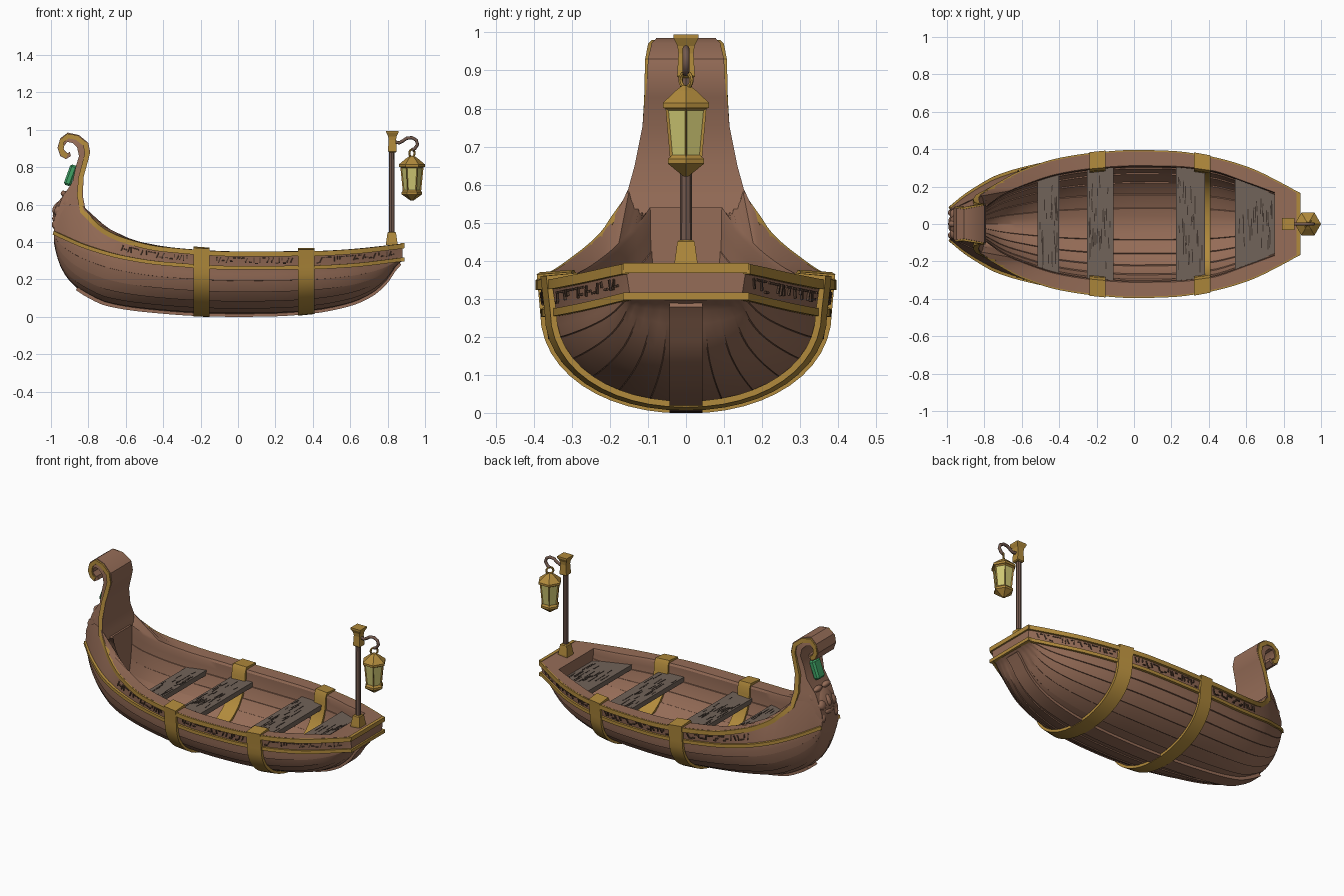
import bpy, bmesh, math, random
from mathutils import Vector as V, Matrix

if "Cube" in bpy.data.objects:
    bpy.data.objects.remove(bpy.data.objects["Cube"])
random.seed(4)

def mat(name, *c):
    m = bpy.data.materials.new(name)
    m.diffuse_color = (*c, 1)
    m.use_nodes = True
    m.node_tree.nodes["Principled BSDF"].inputs["Base Color"].default_value = m.diffuse_color
    return m
WOOD = mat("brown_wood", .30, .15, .095)
CARVE = mat("dark_wood", .10, .055, .035)
SEAT = mat("grey_wood", .165, .125, .10)
CRACK = mat("crack_brown", .05, .036, .028)
GOLD = mat("gold", .44, .255, .045)
POST = mat("post_wood", .17, .10, .075)
GREEN = mat("green_gem", .05, .36, .13)
GLASS = mat("lamp_glass", .62, .57, .17)

def finish(bm, name, mats, angle=30):
    bmesh.ops.recalc_face_normals(bm, faces=bm.faces)
    me = bpy.data.meshes.new(name)
    bm.to_mesh(me); bm.free()
    for m in mats: me.materials.append(m)
    ob = bpy.data.objects.new(name, me)
    bpy.context.collection.objects.link(ob)
    if angle:
        bpy.ops.object.select_all(action='DESELECT')
        ob.select_set(True); bpy.context.view_layer.objects.active = ob
        bpy.ops.object.shade_smooth_by_angle(angle=math.radians(angle))
    return ob

def skin(bm, rings, closed=True, loop=False, cap=True):
    vs = [[bm.verts.new(p) for p in r] for r in rings]
    n = len(vs[0]); out = []
    for a, b in zip(vs, vs[1:] + vs[:1] if loop else vs[1:]):
        for j in range(n if closed else n - 1):
            k = (j + 1) % n
            out.append(bm.faces.new((a[j], a[k], b[k], b[j])))
    if cap and not loop:
        bm.faces.new(vs[0]); bm.faces.new(vs[-1])
    return vs, out

def sweep(bm, pts, nrms, w, t, sink=.01):
    rings = []
    for i, (p, n) in enumerate(zip(pts, nrms)):
        tan = pts[min(i + 1, len(pts) - 1)] - pts[max(i - 1, 0)]
        b = tan.cross(n).normalized() * w / 2
        rings.append([p - b - n * sink, p - b + n * t, p + b + n * t, p + b - n * sink])
    skin(bm, rings)

def lathe(bm, cx, prof, n, rot=0):
    return skin(bm, [[V((cx + r * math.cos(rot + 2 * math.pi * k / n),
                         r * math.sin(rot + 2 * math.pi * k / n), z)) for k in range(n)] for z, r in prof])

def curve(*k):
    # monotone smooth interpolation through (x, value) keys
    d = [(b[1] - a[1]) / (b[0] - a[0]) for a, b in zip(k, k[1:])]
    m = [d[0]] + [2 * a * b / (a + b) if a * b > 0 else 0 for a, b in zip(d, d[1:])] + [d[-1]]
    def f(x):
        i = 0
        while i < len(k) - 2 and x > k[i + 1][0]: i += 1
        h = k[i + 1][0] - k[i][0]; s = min(1, max(0, (x - k[i][0]) / h))
        return ((1 + 2 * s) * (1 - s) ** 2 * k[i][1] + s * (1 - s) ** 2 * h * m[i]
                + s * s * (3 - 2 * s) * k[i + 1][1] + s * s * (s - 1) * h * m[i + 1])
    return f

# hull lines: rim beam, beam at lower strip, inner beam, rim height, strip height, keel height
BR = curve((-.985, .075), (-.9, .115), (-.83, .15), (-.74, .205), (-.6, .28), (-.4, .345), (-.2, .375),
           (0, .388), (.2, .383), (.4, .355), (.6, .3), (.8, .205), (.88, .16))
BS = curve((-.985, .085), (-.9, .155), (-.83, .2), (-.74, .25), (-.6, .295), (-.4, .337), (-.2, .364),
           (0, .374), (.2, .369), (.4, .342), (.6, .287), (.8, .192), (.88, .15))
BI = curve((-.79, .095), (-.7, .16), (-.6, .205), (-.4, .27), (-.2, .3), (0, .312), (.2, .31), (.4, .29), (.6, .225), (.75, .17))
ZS = curve((-.985, .49), (-.9, .6), (-.83, .6), (-.79, .54), (-.72, .475), (-.6, .42), (-.4, .375), (0, .35), (.4, .352), (.6, .362), (.88, .392))
ZL = curve((-.985, .45), (-.8, .37), (-.6, .315), (-.4, .285), (0, .262), (.4, .265), (.6, .275), (.88, .307))
ZK = curve((-.985, .4), (-.97, .33), (-.94, .25), (-.88, .17), (-.8, .115), (-.7, .07), (-.5, .038), (-.2, .016),
           (0, .012), (.2, .015), (.4, .03), (.6, .07), (.72, .125), (.8, .2), (.845, .27), (.88, .3))

def section(x, inner=False, planks=True):
    b, zt, zk = (BI(x), ZS(x) - .01, ZK(x) + .04) if inner else (BS(x), ZL(x), ZK(x))
    h = [(BI(x) if inner else BR(x), ZS(x))]
    for p in range(6):
        for s in ((.03, .5, 1) if planks else (0, .5)):
            t = (p + s) / 6 * math.pi / 2
            q = 1 - .022 * (1 - s) * planks
            h.append((b * q * max(0, math.cos(t)) ** .95, zt - (zt - zk) * q * math.sin(t) ** .95))
    h[-1] = h[-1] if not planks else (0, zk)
    if not planks: h.append((0, zk))
    return h + [(-y, z) for y, z in h[-2::-1]]

# hull: outer skin, inner skin, broad rim
N = 44
fr = [.5 - .5 * math.cos(math.pi * i / N) for i in range(N + 1)]
bm = bmesh.new()
rings = lambda a, b, inn: [[V((x, y, z)) for y, z in section(x, inn)] for x in (a + (b - a) * f for f in fr)]
vo, _ = skin(bm, rings(-.985, .88, False), closed=False)
vi, _ = skin(bm, rings(-.79, .75, True), closed=False)
for i in range(N):
    for e in (0, -1):
        bm.faces.new((vo[i][e], vo[i + 1][e], vi[i + 1][e], vi[i][e]))
for e in (0, -1):
    bm.faces.new((vo[e][0], vo[e][-1], vi[e][-1], vi[e][0]))
finish(bm, "hull", [WOOD], 25)

# keel and stern post
bm = bmesh.new()
xs = [-.86 + 1.725 * i / 50 for i in range(51)]
pts = [V((x, 0, ZK(x))) for x in xs]
nr = []
for x in xs:
    s = (ZK(x + .008) - ZK(x - .008)) / .016
    nr.append(V((s, 0, -1)).normalized())
sweep(bm, pts, nr, .088, .012, .03)
finish(bm, "keel_post", [WOOD])

# curled prow: (back x, z, front x, z, back half width, front half width)
P = [(-.80, .50, -.985, .44, .165, .075), (-.815, .57, -.985, .52, .157, .078), (-.83, .65, -.94, .64, .135, .078),
     (-.825, .75, -.885, .72, .115, .085), (-.803, .83, -.868, .80, .106, .09), (-.79, .88, -.85, .86, .102, .098),
     (-.80, .93, -.86, .905, .1, .098), (-.85, .972, -.885, .93, .09, .095), (-.91, .985, -.912, .935, .078, .09),
     (-.95, .955, -.928, .918, .085, .085), (-.965, .905, -.932, .897, .085, .085), (-.95, .86, -.92, .883, .085, .085),
     (-.92, .843, -.91, .875, .085, .085), (-.893, .86, -.9, .882, .085, .085)]
bm = bmesh.new()
skin(bm, [[V((a, w, b)), V((a, -w, b)), V((c, -v, d)), V((c, v, d))] for a, b, c, d, w, v in P])
finish(bm, "curled_prow", [WOOD], 35)

# gold trim: upper strip runs onto the prow edge, lower strip follows the planks
bm = bmesh.new()
for s in (1, -1):
    for B, Z, dz, w, x1 in ((BR, ZS, -.014, .026, -.77), (BS, ZL, 0, .02, -.985)):
        pts, nr = [], []
        for i in range(61):
            x = .885 + (x1 - .885) * i / 60
            pts.append(V((x, s * B(x), Z(x) + dz)))
            nr.append(V(((B(x - .01) - B(x + .01)) / .02, s, 0)).normalized())
        if B is BR:
            for a, b, c, d, w2, v2 in P[1:13]:
                f = .018 / math.hypot(a - c, b - d)
                pts.append(V((a + (c - a) * f, s * (w2 + (v2 - w2) * f), b + (d - b) * f)))
                nr.append(V((0, s, 0)))
        sweep(bm, pts, nr, w, .008)
for z, w in ((.381, .026), (.307, .02)):
    sweep(bm, [V((.88, y, z)) for y in (-.165, .165)], [V((1, 0, 0))] * 2, w, .01)
finish(bm, "gold_trim", [GOLD])

# carved relief marks in the band between the strips (abstract notches)
bm = bmesh.new()
def on_band(x, f, s):
    return V((x, s * (BS(x) + (BR(x) - BS(x)) * f), ZL(x) + (ZS(x) - ZL(x)) * f))
for s in (1, -1):
    x = -.62
    while x < .84:
        if abs(x + .195) > .06 and abs(x - .365) > .06:
            f = random.uniform(.25, .45)
            a, b = random.choice([((0, f), (0, .62)), ((-.006, .3), (.006, .6)), ((-.008, f), (.008, f)), ((-.008, .58), (.008, .58))])
            n = V(((BR(x - .01) - BR(x + .01)) / .02, s, -.15)).normalized()
            sweep(bm, [on_band(x + a[0], a[1], s), on_band(x + b[0], b[1], s)], [n, n], .006, .003, .003)
        x += random.uniform(.012, .024)
finish(bm, "carved_band", [CARVE], 0)

# gold belts wrapping hull, rim and inside ribs
for nm, cx in (("fore_belt", -.195), ("aft_belt", .365)):
    bm = bmesh.new(); sides = []
    for x in (cx - .043, cx + .043):
        path = section(x, False, False) + section(x, True, False)[::-1]
        n = len(path); off = []
        for i, (y, z) in enumerate(path):
            t = V(path[(i + 1) % n]) - V(path[i - 1])
            t.normalize()
            off.append(V((x, y - t.y * .016, max(0, z + t.x * .016))))
        sides.append(([V((x, y, z)) for y, z in path], off))
    (a, ao), (b, bo) = sides
    skin(bm, [list(r) for r in zip(a, ao, bo, b)], loop=True)
    finish(bm, nm, [GOLD])

# seats with fine cracks
for i, (x0, x1, z) in enumerate(((-.515, -.4, .3), (-.25, -.11, .29), (.225, .38, .29), (.54, .752, .305))):
    bm = bmesh.new()
    skin(bm, [[V((x, y * BI(x), zz)) for y, zz in ((1, z), (-1, z), (-1, z - .03), (1, z - .03))] for x in (x0, x1)])
    finish(bm, "seat_%d" % (i + 1), [SEAT], 0)
    bm = bmesh.new()
    for _ in range(26):
        x = random.uniform(x0 + .01, x1 - .01); m = BI(x1) - .07
        y = random.uniform(-m, m); l = random.uniform(.015, .05)
        sweep(bm, [V((x, y - l, z)), V((x + random.uniform(-.004, .004), y + l, z))], [V((0, 0, 1))] * 2, .005, .0015, .002)
    finish(bm, "seat_cracks_%d" % (i + 1), [CRACK], 0)

# carved mask at the bow: brow, cheeks, nose, chin
bm = bmesh.new()
def ball(x, y, z, sx, sy, sz, tilt=35):
    M = Matrix.Translation((x, y, z)) @ Matrix.Rotation(math.radians(tilt), 4, 'Y') @ Matrix.Diagonal((sx, sy, sz, 1))
    bmesh.ops.create_icosphere(bm, subdivisions=2, radius=1, matrix=M)
ball(-.925, 0, .60, .04, .085, .10)
ball(-.965, 0, .585, .022, .02, .04)
ball(-.972, 0, .525, .022, .05, .022)
for s in (1, -1):
    ball(-.925, s * .04, .655, .025, .04, .018)
    ball(-.958, s * .05, .57, .024, .034, .034)
    ball(-.90, s * .075, .62, .03, .025, .06)
    ball(-.965, s * .06, .505, .025, .022, .04)
finish(bm, "carved_mask", [WOOD], 30)

# green gem on the neck
bm = bmesh.new()
bmesh.ops.create_cube(bm, size=1, matrix=Matrix.Translation((-.895, 0, .757)) @ Matrix.Rotation(math.radians(20), 4, 'Y')
                      @ Matrix.Diagonal((.04, .07, .115, 1)))
bmesh.ops.bevel(bm, geom=bm.edges[:], offset=.01, segments=1, affect='EDGES')
finish(bm, "gem", [GREEN], 0)

# lantern post, base and cap
q = math.pi / 4
bm = bmesh.new(); lathe(bm, .822, [(.39, .016), (.93, .015)], 8)
finish(bm, "lantern_post", [POST])
bm = bmesh.new(); lathe(bm, .822, [(.383, .043), (.395, .043), (.45, .032), (.455, .024)], 4, q)
lathe(bm, .825, [(.88, .026), (.885, .033), (.945, .028), (.965, .032), (.985, .046), (.995, .046)], 4, q)
finish(bm, "post_fittings", [GOLD], 0)

# hook and ring
H = [(.84, .935), (.862, .93), (.88, .94), (.902, .955), (.93, .958), (.953, .945), (.96, .922), (.946, .9), (.93, .893)]
bm = bmesh.new(); rings = []
for i, (x, z) in enumerate(H):
    t = V((H[min(i + 1, 8)][0] - H[max(i - 1, 0)][0], 0, H[min(i + 1, 8)][1] - H[max(i - 1, 0)][1])).normalized()
    nn = V((-t.z, 0, t.x))
    rings.append([V((x, 0, z)) + (nn * math.cos(k * q) + V((0, 1, 0)) * math.sin(k * q)) * .009 for k in range(8)])
skin(bm, rings)
finish(bm, "lantern_hook", [POST], 50)
bpy.ops.mesh.primitive_torus_add(location=(.93, 0, .875), rotation=(math.pi / 2, 0, .8), major_radius=.02, minor_radius=.006,
                                 major_segments=14, minor_segments=6)
bpy.context.object.name = "lantern_ring"
bpy.context.object.data.materials.append(GOLD)

# six-sided lantern with inset glass panes
bm = bmesh.new()
_, f = lathe(bm, .93, [(.86, .012), (.848, .03), (.815, .07), (.802, .07), (.8, .062), (.672, .049), (.668, .055), (.655, .055), (.622, .008)], 6)
panes = f[24:30]
bmesh.ops.recalc_face_normals(bm, faces=bm.faces)
bmesh.ops.inset_individual(bm, faces=panes, thickness=.008, depth=-.005)
for p in panes: p.material_index = 1
finish(bm, "lantern", [GOLD, GLASS], 0)
